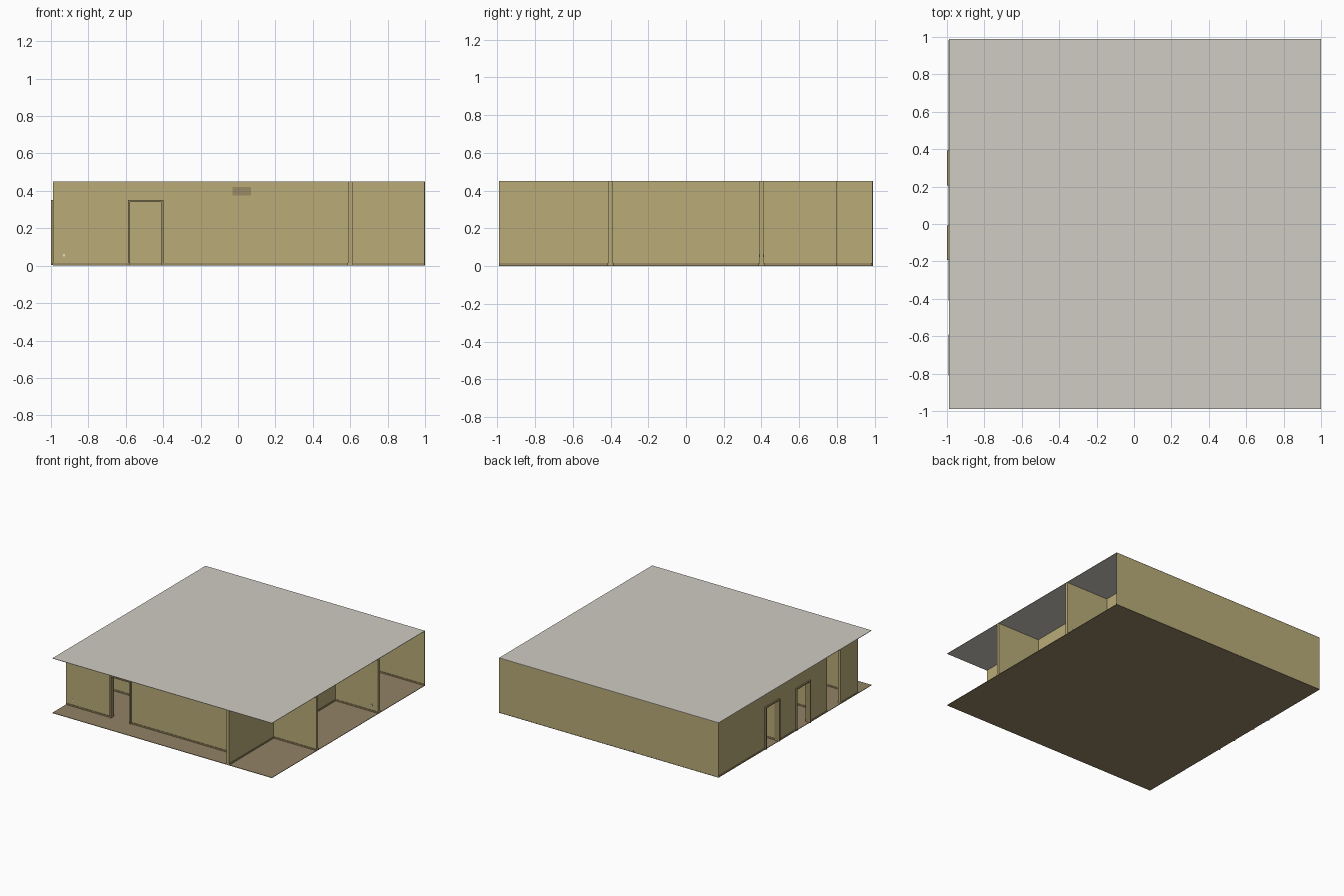
import bpy

old = bpy.data.objects.get("Cube")
if old:
    bpy.data.objects.remove(old, do_unlink=True)


def material(name, rgb):
    m = bpy.data.materials.new(name)
    m.use_nodes = True
    m.diffuse_color = (*rgb, 1)
    m.node_tree.nodes["Principled BSDF"].inputs["Base Color"].default_value = (*rgb, 1)
    return m


WALL = material("tan_wall", (0.49, 0.41, 0.19))
TRIM = material("brown_trim", (0.33, 0.26, 0.125))
FLOOR = material("brown_floor", (0.29, 0.225, 0.13))
CEILING = material("pale_ceiling", (0.63, 0.60, 0.55))
OUTLET = material("white_outlet", (0.75, 0.74, 0.68))

L, R, F, B = -0.988, 1.0, -0.99, 0.99   # slab edges
TOP = 0.45
HALF = 0.011                            # half wall thickness
DOOR_TOP = 0.34


def box(name, x, y, z, mat):
    """Box spanning the given (low, high) pairs."""
    verts = [(a, b, c) for a in x for b in y for c in z]
    faces = [(0, 1, 3, 2), (4, 6, 7, 5), (0, 4, 5, 1),
             (2, 3, 7, 6), (0, 2, 6, 4), (1, 5, 7, 3)]
    mesh = bpy.data.meshes.new(name)
    mesh.from_pydata(verts, [], faces)
    mesh.materials.append(mat)
    obj = bpy.data.objects.new(name, mesh)
    bpy.context.collection.objects.link(obj)
    return obj


def strip(name, axis, along, across, z, mat):
    """Box running along the x or y axis."""
    if axis == "x":
        return box(name, along, across, z, mat)
    return box(name, across, along, z, mat)


def wall(name, axis, pos, start, end, doors=(), sides=(-1, 1), half=HALF):
    """Wall with framed doorways and a baseboard on each listed side."""
    cuts = [start] + [v for d in doors for v in d] + [end]
    for a, b in zip(cuts[::2], cuts[1::2]):
        strip(name, axis, (a, b), (pos - half, pos + half), (0.003, TOP - 0.002), WALL)
        for s in sides:
            edge = sorted((pos + s * half, pos + s * (half + 0.004)))
            strip(name + "_baseboard", axis, (a, b), edge, (0.003, 0.015), TRIM)
    for a, b in doors:
        across = (pos - half - 0.011, pos + half + 0.011)
        strip(name + "_lintel", axis, (a, b), (pos - half, pos + half),
              (DOOR_TOP, TOP - 0.002), WALL)
        for lo, hi in ((a - 0.008, a + 0.003), (b - 0.003, b + 0.008)):
            strip(name + "_door_jamb", axis, (lo, hi), across, (0.003, DOOR_TOP), TRIM)
        strip(name + "_door_head", axis, (a - 0.008, b + 0.008), across,
              (DOOR_TOP, DOOR_TOP + 0.01), TRIM)


# Slabs
box("floor", (L, R), (F, B), (0, 0.004), FLOOR)
box("ceiling", (L, R), (F, B), (TOP - 0.003, TOP), CEILING)

# Outer walls
left_x = L + HALF
wall("front_wall", "x", -0.8, L, 0.6, doors=[(-0.58, -0.405)])
wall("back_wall", "x", B - 0.003, L, R, sides=(-1,), half=0.002)
wall("side_wall", "y", left_x, -0.41, B - 0.005, doors=[(-0.185, -0.015), (0.215, 0.385)])
wall("side_wall_front", "y", left_x, -0.81, -0.59)

# Inner partitions
wall("long_partition", "y", 0.6, F, 0.8)
wall("corridor_partition", "x", -0.4, L, R - 0.002)
wall("alcove_partition", "x", 0.4, 0.6, R - 0.002)
wall("middle_partition", "y", -0.2, -0.4, B)
wall("room_partition", "x", 0.2, L + 0.002, -0.2)

# Vent plate and wall outlets
box("vent", (-0.03, 0.07), (-0.8 - HALF - 0.006, -0.8 - HALF), (0.375, 0.42), TRIM)
for x, y, s in ((-0.93, -0.8, -1), (0.94, 0.4, -1), (0.94, 0.4, 1)):
    face = y + s * HALF
    box("outlet", (x - 0.005, x + 0.005), sorted((face, face + s * 0.003)),
        (0.048, 0.062), OUTLET)
